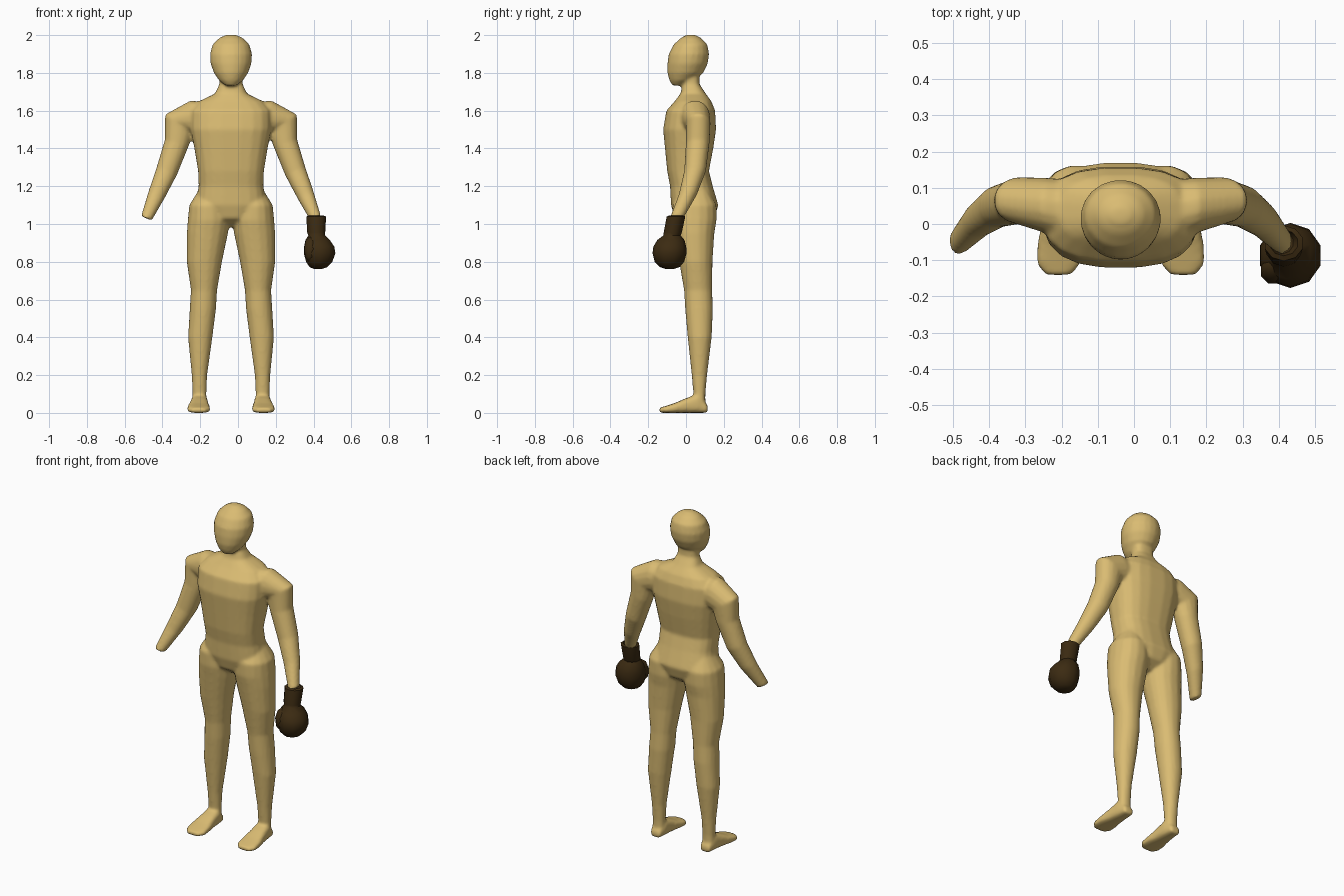
import bpy, bmesh, math
from mathutils import Vector

CX = -0.037  # body axis


def material(name, rgb):
    m = bpy.data.materials.new(name)
    m.diffuse_color = (*rgb, 1)
    return m


def loft(bm, rings, n=16):
    """Skin closed rings given as (centre, u axis, v axis, squareness power)."""
    loops = []
    for c, u, v, p in rings:
        loop = []
        for i in range(n):
            a = 2 * math.pi * (i + 0.5) / n
            ca, sa = math.cos(a), math.sin(a)
            cu = math.copysign(abs(ca) ** (2 / p), ca)
            sv = math.copysign(abs(sa) ** (2 / p), sa)
            loop.append(bm.verts.new(Vector(c) + Vector(u) * cu + Vector(v) * sv))
        loops.append(loop)
    for a, b in zip(loops, loops[1:]):
        for i in range(n):
            j = (i + 1) % n
            bm.faces.new((a[i], a[j], b[j], b[i]))
    bm.faces.new(loops[0][::-1])
    bm.faces.new(loops[-1])


def upright(x, rows, p=2.0):
    """Horizontal rings from rows of (z, front y, back y, half width)."""
    return [((x, (f + b) / 2, z), (w, 0, 0), (0, (b - f) / 2, 0), p) for z, f, b, w in rows]


def finish(name, bm, mat):
    bmesh.ops.recalc_face_normals(bm, faces=bm.faces)
    me = bpy.data.meshes.new(name)
    bm.to_mesh(me)
    bm.free()
    me.materials.append(mat)
    me.shade_smooth()
    ob = bpy.data.objects.new(name, me)
    bpy.context.collection.objects.link(ob)
    return ob


skin = material("tan skin", (0.70, 0.50, 0.17))
leather = material("dark brown leather", (0.045, 0.024, 0.006))

# torso and neck
bm = bmesh.new()
loft(bm, upright(CX, [
    (0.985, 0.00, 0.09, 0.03), (1.03, -0.06, 0.15, 0.13), (1.10, -0.08, 0.172, 0.19),
    (1.20, -0.085, 0.142, 0.172), (1.28, -0.10, 0.122, 0.175), (1.40, -0.112, 0.145, 0.195),
    (1.50, -0.122, 0.16, 0.215), (1.60, -0.105, 0.155, 0.215), (1.65, -0.06, 0.135, 0.17),
    (1.69, -0.03, 0.105, 0.085), (1.74, -0.016, 0.072, 0.062), (1.82, -0.01, 0.07, 0.06)], 2.6), 20)

# head
loft(bm, upright(CX, [
    (1.733, -0.072, -0.02, 0.03), (1.76, -0.088, 0.04, 0.064), (1.80, -0.099, 0.092, 0.091),
    (1.85, -0.099, 0.116, 0.109), (1.90, -0.092, 0.123, 0.112), (1.95, -0.066, 0.114, 0.098),
    (1.985, -0.028, 0.08, 0.062), (2.002, 0.005, 0.045, 0.025)]), 20)

# arm path: offset from axis, y, z, in-plane radius, depth radius
ARM = [(0.10, 0.03, 1.56, 0.085, 0.09), (0.20, 0.05, 1.56, 0.095, 0.078),
       (0.275, 0.065, 1.53, 0.09, 0.065), (0.287, 0.062, 1.43, 0.066, 0.063),
       (0.34, 0.048, 1.28, 0.058, 0.058), (0.393, 0.01, 1.157, 0.047, 0.048),
       (0.448, -0.05, 1.03, 0.031, 0.036)]
LEG = [(0.125, 0.05, 1.19, 0.04, 0.06), (0.118, 0.045, 1.10, 0.104, 0.118),
       (0.118, 0.045, 1.02, 0.112, 0.118), (0.125, 0.045, 0.95, 0.110, 0.106),
       (0.141, 0.052, 0.80, 0.094, 0.089), (0.143, 0.064, 0.65, 0.070, 0.075),
       (0.149, 0.069, 0.55, 0.070, 0.074), (0.163, 0.0725, 0.40, 0.065, 0.064),
       (0.167, 0.071, 0.20, 0.041, 0.041), (0.167, 0.071, 0.10, 0.037, 0.032),
       (0.168, 0.071, 0.03, 0.037, 0.032)]
# foot: offset, y, half width, height
FOOT = [(0.167, 0.115, 0.03, 0.04), (0.167, 0.06, 0.044, 0.10), (0.169, 0.0, 0.050, 0.078),
        (0.171, -0.06, 0.060, 0.052), (0.171, -0.11, 0.062, 0.036), (0.173, -0.142, 0.034, 0.026)]

for s in (-1, 1):
    # arms, rings turned to follow the path
    rings = []
    for i, (x, y, z, ru, rv) in enumerate(ARM):
        a, b = ARM[max(i - 1, 0)], ARM[min(i + 1, len(ARM) - 1)]
        d = Vector((b[0] - a[0], 0, b[2] - a[2])).normalized()
        rings.append(((CX + s * x, y, z), (-d.z * s * ru, 0, d.x * ru), (0, rv, 0), 2.1))
    loft(bm, rings)
    # legs
    loft(bm, [((CX + s * x, y, z), (rx, 0, 0), (0, ry, 0), 2.1) for x, y, z, rx, ry in LEG])
    # feet
    loft(bm, [((CX + s * x, y, h / 2), (w, 0, 0), (0, 0, h / 2), 3) for x, y, w, h in FOOT])

# merge the overlapping parts into one smooth skin
body = finish("body", bm, skin)
re = body.modifiers.new("merge", 'REMESH')
re.mode = 'VOXEL'
re.voxel_size = 0.009
re.use_smooth_shade = True
sm = body.modifiers.new("soften", 'SMOOTH')
sm.factor = 0.5
sm.iterations = 5

# boxing glove: cuff and padded fist, x centre, y centre, z, half width, half depth
GLOVE = [(0.411, -0.052, 1.02, 0.03, 0.03), (0.414, -0.052, 1.045, 0.040, 0.036),
         (0.414, -0.053, 1.04, 0.055, 0.049), (0.414, -0.070, 0.955, 0.050, 0.048),
         (0.416, -0.074, 0.94, 0.046, 0.045), (0.422, -0.080, 0.915, 0.068, 0.072),
         (0.430, -0.086, 0.88, 0.084, 0.087), (0.432, -0.087, 0.845, 0.088, 0.090),
         (0.430, -0.088, 0.80, 0.073, 0.078), (0.426, -0.086, 0.772, 0.050, 0.052),
         (0.424, -0.085, 0.763, 0.025, 0.025)]
bm = bmesh.new()
loft(bm, [((x, y, z), (w, 0, 0), (0, d, 0), 2) for x, y, z, w, d in GLOVE], 10)
# thumb pad on the inner front
loft(bm, [((0.385, y, z), (r, 0, 0), (0, r, 0), 2) for y, z, r in
          [(-0.11, 0.93, 0.012), (-0.12, 0.91, 0.03), (-0.13, 0.87, 0.037),
           (-0.13, 0.825, 0.032), (-0.125, 0.80, 0.014)]], 8)
glove = finish("glove", bm, leather)

# keep the cuff rim crisp
bpy.ops.object.select_all(action='DESELECT')
glove.select_set(True)
bpy.context.view_layer.objects.active = glove
bpy.ops.object.shade_smooth_by_angle(angle=math.radians(50))
